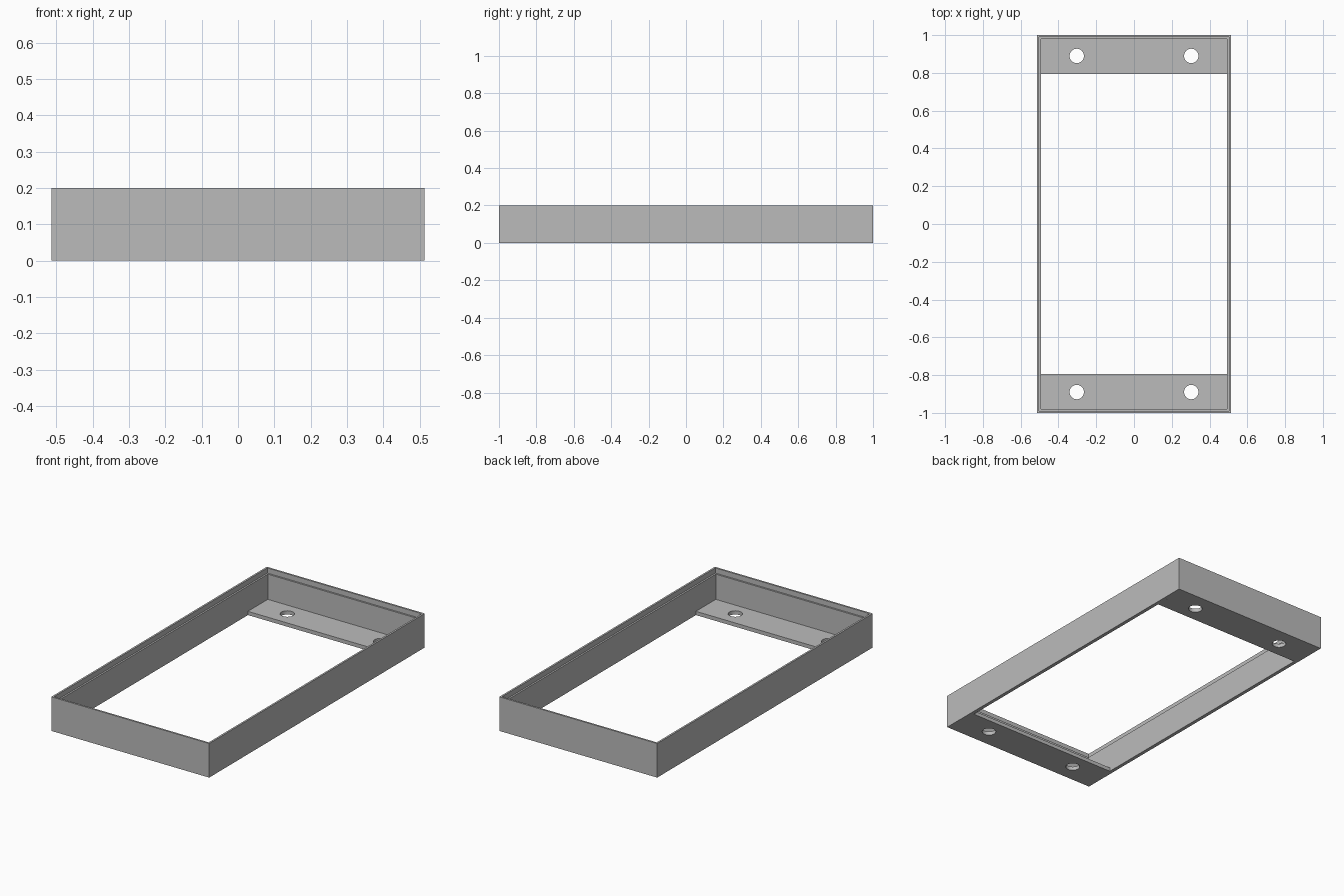
import bpy
import bmesh
import math

cube = bpy.data.objects.get("Cube")
if cube:
    bpy.data.objects.remove(cube, do_unlink=True)

HALF_X, HALF_Y, HEIGHT = 0.513, 1.0, 0.2
WALL, RIM, STEP = 0.021, 0.011, 0.03
FLANGE_EDGE, FLANGE_T = 0.795, 0.022
HOLE_X, HOLE_Y, HOLE_R = 0.303, 0.89, 0.038

grey = bpy.data.materials.new("plain grey")
grey.use_nodes = True
colour = (0.5, 0.5, 0.5, 1)
grey.diffuse_color = colour
grey.node_tree.nodes["Principled BSDF"].inputs["Base Color"].default_value = colour


def rectangle(x0, x1, y0, y1):
    return [(x0, y0), (x1, y0), (x1, y1), (x0, y1)]


# Wall frame: stepped section swept round a rectangle
def build_frame():
    section = [(0, 0), (0, HEIGHT), (RIM, HEIGHT), (RIM, HEIGHT - STEP),
               (WALL, HEIGHT - STEP), (WALL, 0)]
    bm = bmesh.new()
    rings = []
    for inset, z in section:
        x, y = HALF_X - inset, HALF_Y - inset
        rings.append([bm.verts.new((px, py, z)) for px, py in rectangle(-x, x, -y, y)])
    for i, ring in enumerate(rings):
        following = rings[(i + 1) % len(rings)]
        for j in range(4):
            k = (j + 1) % 4
            bm.faces.new((ring[j], ring[k], following[k], following[j]))
    bmesh.ops.recalc_face_normals(bm, faces=bm.faces)
    mesh = bpy.data.meshes.new("wall_frame")
    bm.to_mesh(mesh)
    bm.free()
    mesh.materials.append(grey)
    bpy.context.collection.objects.link(bpy.data.objects.new("wall_frame", mesh))


# Mounting flange: flat outline with two round screw holes, extruded
def build_flange(name, side):
    curve = bpy.data.curves.new(name, "CURVE")
    curve.dimensions = "2D"
    curve.fill_mode = "BOTH"
    curve.extrude = FLANGE_T / 2
    x = HALF_X - WALL
    ys = sorted((side * FLANGE_EDGE, side * (HALF_Y - WALL)))
    outlines = [rectangle(-x, x, *ys)]
    for sx in (-1, 1):
        turns = [math.tau * i / 40 for i in range(40)]
        outlines.append([(sx * HOLE_X + HOLE_R * math.cos(a),
                          side * HOLE_Y + HOLE_R * math.sin(a)) for a in turns])
    for points in outlines:
        spline = curve.splines.new("POLY")
        spline.points.add(len(points) - 1)
        for point, (px, py) in zip(spline.points, points):
            point.co = (px, py, 0, 1)
        spline.use_cyclic_u = True
    curve.materials.append(grey)
    flange = bpy.data.objects.new(name, curve)
    flange.location.z = FLANGE_T / 2
    bpy.context.collection.objects.link(flange)
    bpy.ops.object.select_all(action="DESELECT")
    flange.select_set(True)
    bpy.context.view_layer.objects.active = flange
    bpy.ops.object.convert(target="MESH")
    bpy.ops.object.shade_smooth_by_angle(angle=math.radians(30))


build_frame()
build_flange("front_flange", -1)
build_flange("back_flange", 1)
